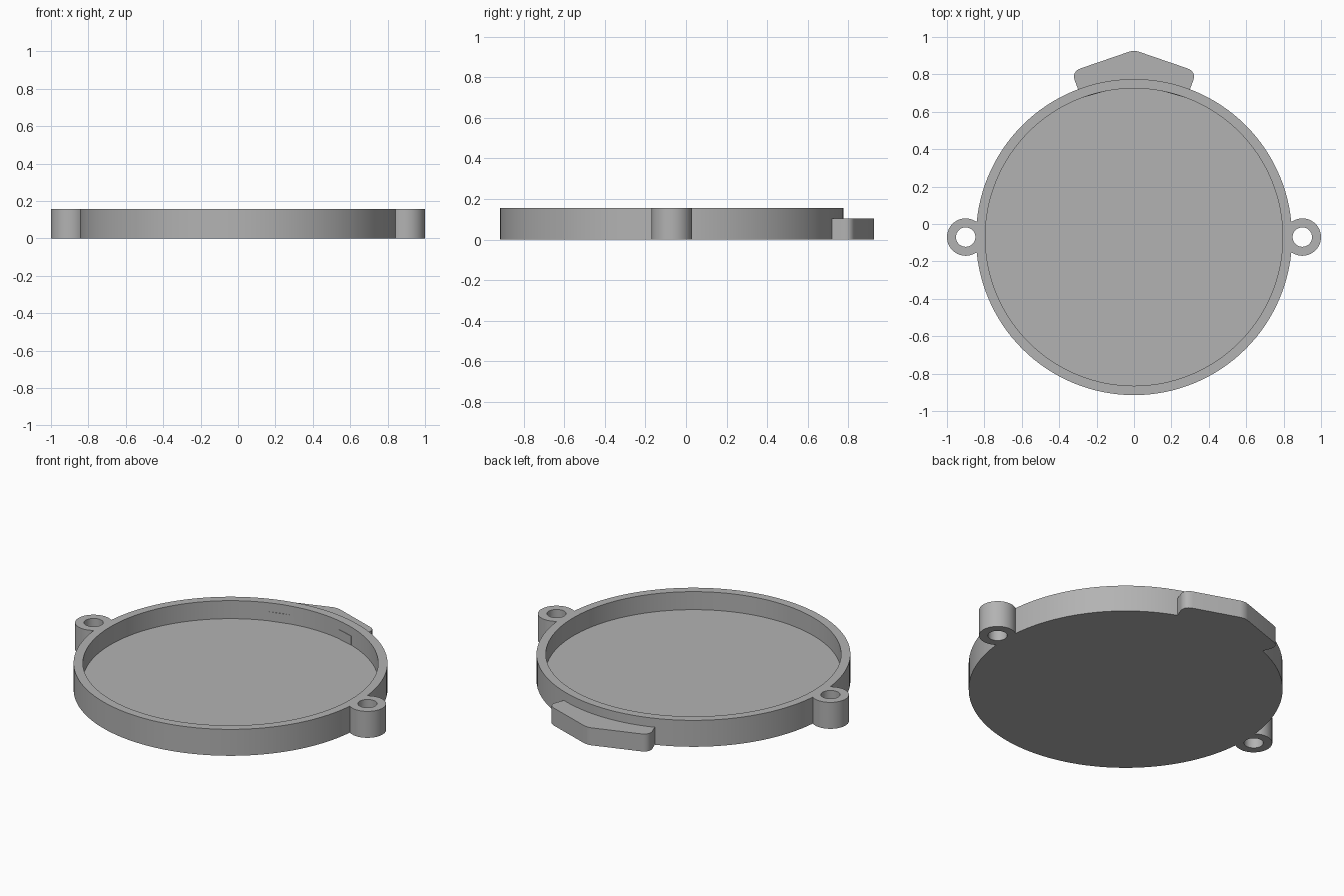
import bpy, bmesh
from math import sin, cos, pi
from mathutils import Vector

cube = bpy.data.objects.get("Cube")
if cube:
    bpy.data.objects.remove(cube, do_unlink=True)

CENTER_Y = -0.07
HEIGHT = 0.157
FLOOR = 0.05
OUTER_R, INNER_R = 0.845, 0.795
LUG_X, LUG_R, HOLE_R = 0.9, 0.1, 0.052

grey = bpy.data.materials.new("plain_grey")
grey.use_nodes = True
colour = (0.45, 0.45, 0.45, 1)
grey.diffuse_color = colour
grey.node_tree.nodes["Principled BSDF"].inputs["Base Color"].default_value = colour


def prism(name, outline, z0, z1):
    """Extrude a closed xy outline from z0 to z1."""
    bm = bmesh.new()
    face = bm.faces.new([bm.verts.new((x, y, z0)) for x, y in outline])
    top = bmesh.ops.extrude_face_region(bm, geom=[face])["geom"]
    verts = [v for v in top if isinstance(v, bmesh.types.BMVert)]
    bmesh.ops.translate(bm, verts=verts, vec=(0, 0, z1 - z0))
    bmesh.ops.recalc_face_normals(bm, faces=bm.faces)
    mesh = bpy.data.meshes.new(name)
    bm.to_mesh(mesh)
    bm.free()
    mesh.materials.append(grey)
    obj = bpy.data.objects.new(name, mesh)
    bpy.context.collection.objects.link(obj)
    return obj


def circle(x, y, r, n):
    return [(x + r * cos(2 * pi * i / n), y + r * sin(2 * pi * i / n)) for i in range(n)]


def rounded(a, corner, b, radius, steps=8):
    """Curve that softens the corner between a and b."""
    a, c, b = Vector(a), Vector(corner), Vector(b)
    p, q = c + (a - c).normalized() * radius, c + (b - c).normalized() * radius
    ts = [i / steps for i in range(steps + 1)]
    return [tuple(p * (1 - t) ** 2 + c * 2 * t * (1 - t) + q * t * t) for t in ts]


def combine(target, tool, operation):
    mod = target.modifiers.new(tool.name, "BOOLEAN")
    mod.operation, mod.solver, mod.object = operation, "EXACT", tool
    bpy.context.view_layer.objects.active = target
    bpy.ops.object.modifier_apply(modifier=mod.name)
    bpy.data.objects.remove(tool, do_unlink=True)


# Round tray with a recessed floor
tray = prism("round_tray", circle(0, CENTER_Y, OUTER_R, 128), 0, HEIGHT)
recess = prism("recess", circle(0, CENTER_Y, INNER_R, 128), FLOOR, HEIGHT + 0.1)
combine(tray, recess, "DIFFERENCE")

# Side lugs with screw holes
for side, sign in (("left", 1), ("right", -1)):
    lug = prism(side + "_lug", circle(sign * LUG_X, CENTER_Y, LUG_R, 48), 0, HEIGHT)
    combine(tray, lug, "UNION")
    hole = prism(side + "_hole", circle(sign * LUG_X, CENTER_Y, HOLE_R, 32), -0.1, HEIGHT + 0.1)
    combine(tray, hole, "DIFFERENCE")

# Low pointed tab at the back, mirrored about its tip
tip, shoulder, root = (0, 0.93), (0.335, 0.815), (0.295, 0.71)
half = rounded(tip, shoulder, root, 0.055) + [root, (0.27, 0.677), (0.16, 0.708)]
nose = rounded((-0.335, 0.815), tip, shoulder, 0.03)
outline = nose + half + [(0, 0.745)] + [(-x, y) for x, y in reversed(half)]
tab = prism("rear_tab", outline, 0, 0.104)
combine(tray, tab, "UNION")

# Smooth round walls with crisp edges
bpy.ops.object.select_all(action="DESELECT")
tray.select_set(True)
bpy.context.view_layer.objects.active = tray
bpy.ops.object.shade_smooth_by_angle(angle=pi / 6)
